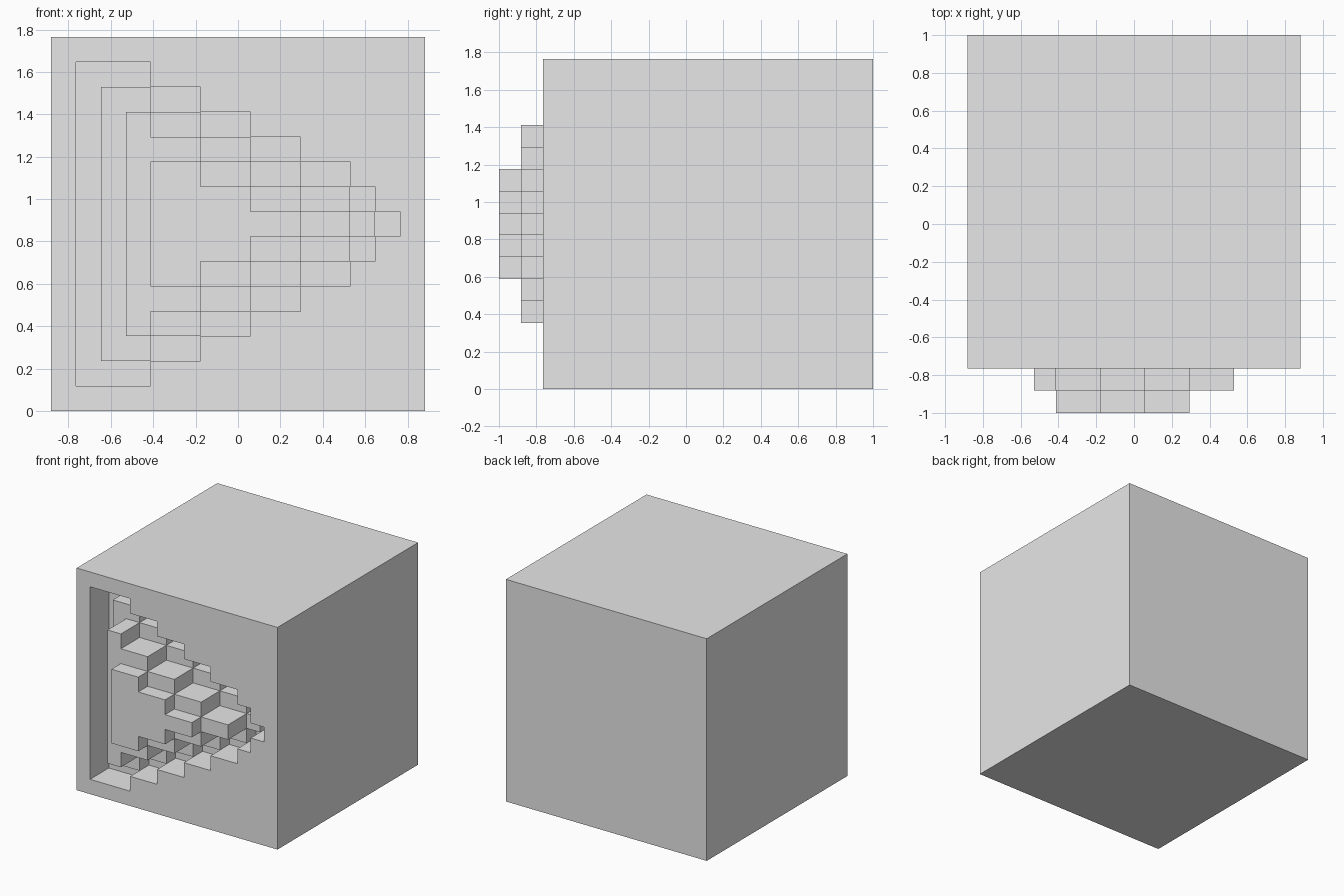
import bpy
import bmesh

if "Cube" in bpy.data.objects:
    bpy.data.objects.remove(bpy.data.objects["Cube"], do_unlink=True)

U = 2 / 17            # one block
SIZE = 15 * U         # side of the cube
FRONT = 1 - SIZE      # y of the front face
STEPS = [4, 6, 8, 10, 12, 13, 14]   # columns where the stepped slope drops

grey = bpy.data.materials.new("plain_grey")
grey.use_nodes = True
grey.diffuse_color = (0.8, 0.8, 0.8, 1)
grey.node_tree.nodes["Principled BSDF"].inputs["Base Color"].default_value = (0.8, 0.8, 0.8, 1)


def prism(name, outline, y_front, y_back):
    """Extrude an (x, z) outline from y_front back to y_back."""
    bm = bmesh.new()
    face = bm.faces.new([bm.verts.new((x, y_front, z)) for x, z in outline])
    grown = bmesh.ops.extrude_face_region(bm, geom=[face])
    moved = [v for v in grown["geom"] if isinstance(v, bmesh.types.BMVert)]
    bmesh.ops.translate(bm, vec=(0, y_back - y_front, 0), verts=moved)
    bmesh.ops.recalc_face_normals(bm, faces=bm.faces)
    mesh = bpy.data.meshes.new(name)
    bm.to_mesh(mesh)
    bm.free()
    mesh.materials.append(grey)
    obj = bpy.data.objects.new(name, mesh)
    bpy.context.collection.objects.link(obj)
    return obj


def stepped_triangle(layer):
    """Outline of a nested triangle: each layer starts one column later and is one row lower."""
    left = 1 + layer
    half = 6.5 - layer
    upper = []
    for right in STEPS[:len(STEPS) - layer]:
        if right > left:
            upper += [(left, half), (right, half)]
            left = right
        half -= 1
    lower = [(c, -h) for c, h in reversed(upper)]
    return [((c - 7.5) * U, (h + 7.5) * U) for c, h in upper + lower]


# Cube body
h = SIZE / 2
body = prism("cube_body", [(-h, 0), (h, 0), (h, SIZE), (-h, SIZE)], FRONT, 1)

# Triangular recess, two blocks deep
cutter = prism("recess_cutter", stepped_triangle(0), FRONT - U, FRONT + 2 * U)
cutter.hide_render = True
cut = body.modifiers.new("recess", 'BOOLEAN')
cut.operation = 'DIFFERENCE'
cut.solver = 'EXACT'
cut.object = cutter
bpy.context.view_layer.objects.active = body
bpy.ops.object.modifier_apply(modifier=cut.name)
bpy.data.objects.remove(cutter, do_unlink=True)

# Stepped triangles rising out of the recess
layers = [("inner_step", 1), ("raised_step", -1), ("top_step", -2)]
for index, (name, depth) in enumerate(layers, start=1):
    prism(name, stepped_triangle(index), FRONT + depth * U, FRONT + 2.5 * U)
